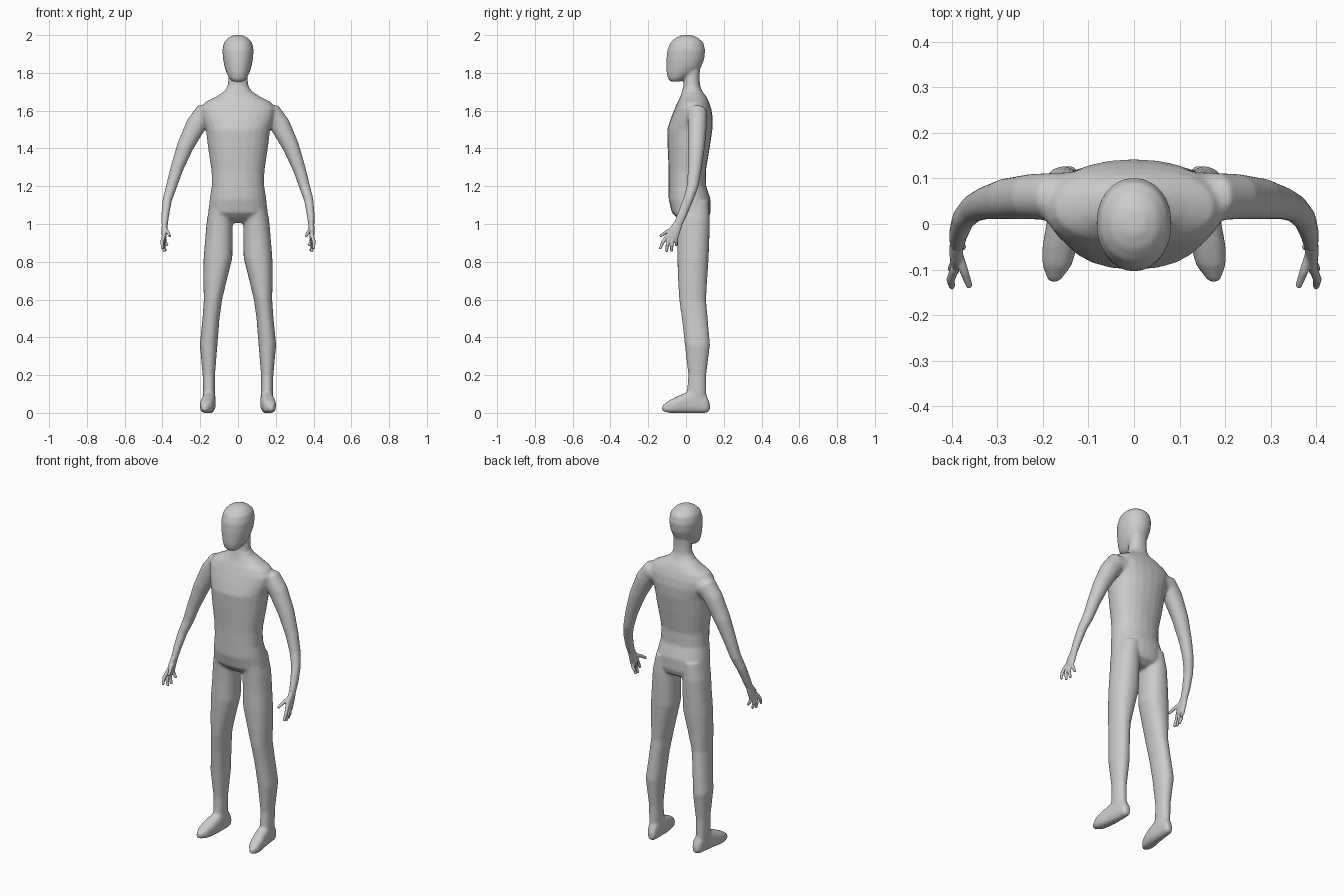
import bpy, bmesh, math
from mathutils import Vector

SIDES = 24
grey = bpy.data.materials.new("light grey")
grey.diffuse_color = (0.6, 0.6, 0.6, 1)


def loft(bm, rings, power=2.2, side=1):
    """Skin closed rings, each (centre, half axis u, half axis v)."""
    rows = []
    for c, u, v in rings:
        row = []
        for i in range(SIDES):
            a = 2 * math.pi * i / SIDES
            ca, sa = math.cos(a), math.sin(a)
            p = (c + u * math.copysign(abs(ca) ** (2 / power), ca)
                 + v * math.copysign(abs(sa) ** (2 / power), sa))
            row.append(bm.verts.new((p.x * side, p.y, p.z)))
        rows.append(row)
    faces = [bm.faces.new(rows[0]), bm.faces.new(rows[-1])]
    for a, b in zip(rows, rows[1:]):
        for i in range(SIDES):
            j = (i + 1) % SIDES
            faces.append(bm.faces.new((a[i], a[j], b[j], b[i])))
    bmesh.ops.recalc_face_normals(bm, faces=faces)


def level(z, x0, x1, y0, y1):
    """Horizontal ring."""
    return (Vector(((x0 + x1) / 2, (y0 + y1) / 2, z)),
            Vector(((x1 - x0) / 2, 0, 0)), Vector((0, (y1 - y0) / 2, 0)))


def upright(y, x0, x1, z0, z1):
    """Ring facing front."""
    return (Vector(((x0 + x1) / 2, y, (z0 + z1) / 2)),
            Vector(((x1 - x0) / 2, 0, 0)), Vector((0, 0, (z1 - z0) / 2)))


def along(path):
    """Rings square to a path of (x, y, z, sideways radius, depth radius)."""
    pts = [Vector(p[:3]) for p in path]
    out = []
    for i, p in enumerate(path):
        t = (pts[min(i + 1, len(pts) - 1)] - pts[max(i - 1, 0)]).normalized()
        u = Vector((0, 1, 0))
        u = (u - t * u.dot(t)).normalized()
        out.append((pts[i], t.cross(u) * p[3], u * p[4]))
    return out


def finish(name, bm, voxel, rounds):
    """Fuse overlapping lofts into one smooth skin."""
    me = bpy.data.meshes.new(name)
    bm.to_mesh(me)
    bm.free()
    me.materials.append(grey)
    ob = bpy.data.objects.new(name, me)
    bpy.context.collection.objects.link(ob)
    r = ob.modifiers.new("fuse", 'REMESH')
    r.mode = 'VOXEL'
    r.voxel_size = voxel
    r.use_smooth_shade = True
    s = ob.modifiers.new("soften", 'SMOOTH')
    s.factor = 0.5
    s.iterations = rounds


body = bmesh.new()

# torso and neck: height, half width, front, back
torso = [(1.005, .06, -.01, .08), (1.03, .135, -.045, .12), (1.06, .158, -.075, .13),
         (1.13, .15, -.092, .13), (1.20, .139, -.092, .107), (1.28, .14, -.092, .105),
         (1.40, .158, -.097, .125), (1.50, .17, -.10, .14), (1.56, .19, -.08, .142),
         (1.61, .20, -.06, .134), (1.645, .175, -.045, .122), (1.675, .115, -.03, .108),
         (1.70, .076, -.022, .088), (1.73, .055, -.014, .075), (1.77, .051, -.01, .072),
         (1.84, .05, -.01, .075)]
loft(body, [level(z, -w, w, f, b) for z, w, f, b in torso])

# head: height, half width, front, back
head = [(1.754, .03, -.083, -.03), (1.77, .046, -.096, 0), (1.80, .061, -.103, .05),
        (1.83, .071, -.104, .08), (1.87, .079, -.104, .096), (1.92, .083, -.099, .102),
        (1.96, .075, -.083, .092), (1.985, .054, -.056, .066), (2.0, .024, -.022, .03)]
loft(body, [level(z, -w, w, f, b) for z, w, f, b in head], 2.1)

# leg: height, inner, outer, front, back
leg = [(1.12, .02, .145, -.06, .12), (1.02, .028, .165, -.05, .126), (.93, .028, .173, -.046, .124),
       (.82, .03, .182, -.046, .12), (.70, .06, .183, -.042, .112), (.60, .084, .181, -.036, .106),
       (.50, .098, .188, -.022, .115), (.36, .109, .202, -.006, .127), (.20, .122, .187, .012, .107),
       (.10, .122, .185, .004, .108), (.05, .125, .18, 0, .108)]

# foot: depth, inner, outer, bottom, top
foot = [(.126, .13, .162, .012, .05), (.11, .122, .176, 0, .09), (.06, .119, .184, -.002, .13),
        (0, .118, .192, -.002, .108), (-.05, .125, .201, -.002, .086),
        (-.09, .136, .201, 0, .066), (-.126, .163, .188, .01, .038)]

# arm: shoulder to wrist
arm = [(.12, .055, 1.575, .055, .06), (.185, .06, 1.575, .06, .052), (.222, .06, 1.525, .054, .05),
       (.28, .055, 1.41, .044, .045), (.325, .046, 1.29, .034, .036), (.352, .035, 1.20, .029, .031),
       (.374, .012, 1.13, .025, .027), (.385, -.02, 1.05, .021, .025), (.388, -.042, 1.0, .017, .023),
       (.388, -.05, .98, .015, .023)]

# palm and fingers: base to tip
palm = [(.388, -.04, 1.005, .015, .022), (.39, -.06, .965, .015, .03),
        (.391, -.076, .93, .012, .033), (.391, -.08, .918, .009, .03)]
fingers = [[(.385, -.065, .975), (.372, -.105, .957), (.36, -.138, .935)],
           [(.393, -.098, .94), (.402, -.122, .905), (.399, -.138, .868)],
           [(.393, -.086, .93), (.399, -.098, .89), (.389, -.104, .853)],
           [(.392, -.07, .93), (.395, -.075, .89), (.383, -.077, .856)],
           [(.39, -.056, .935), (.388, -.052, .91), (.373, -.05, .885)]]

for side, label in ((1, "left"), (-1, "right")):
    loft(body, [level(*r) for r in leg], 2.2, side)
    loft(body, [upright(*r) for r in foot], 2.6, side)
    loft(body, along(arm), 2.1, side)
    hand = bmesh.new()
    loft(hand, along(palm), 2.3, side)
    for path in fingers:
        loft(hand, along([p + (r, r) for p, r in zip(path, (.010, .0095, .007))]), 2, side)
    finish(label + "_hand", hand, .0035, 2)

finish("body", body, .007, 7)
